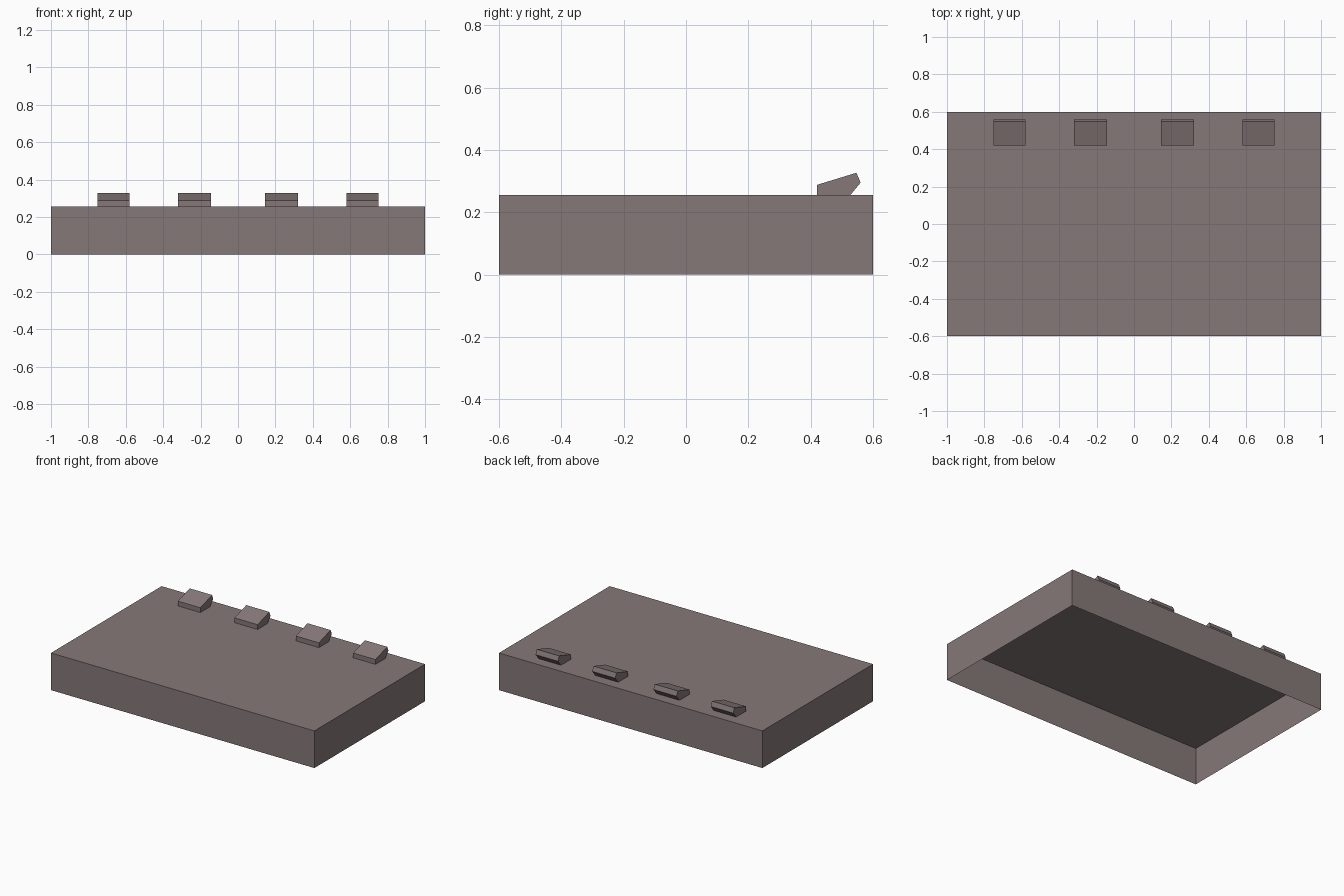
import bpy, bmesh

if "Cube" in bpy.data.objects:
    bpy.data.objects.remove(bpy.data.objects["Cube"])

TOP = 0.255  # height of the tray's upper face

mat = bpy.data.materials.new("warm_grey")
mat.diffuse_color = (0.24, 0.19, 0.19, 1)
mat.use_nodes = True
mat.node_tree.nodes["Principled BSDF"].inputs["Base Color"].default_value = mat.diffuse_color


def add_object(name, bm):
    bmesh.ops.recalc_face_normals(bm, faces=bm.faces[:])
    mesh = bpy.data.meshes.new(name)
    bm.to_mesh(mesh)
    bm.free()
    mesh.materials.append(mat)
    obj = bpy.data.objects.new(name, mesh)
    bpy.context.collection.objects.link(obj)
    return obj


# Thin-walled cover: a box with its underside left open
bm = bmesh.new()
bmesh.ops.create_cube(bm, size=1)
for v in bm.verts:
    v.co = (v.co.x * 2, v.co.y * 1.2, (v.co.z + 0.5) * TOP)
under = [f for f in bm.faces if f.calc_center_median().z < 0.001]
bmesh.ops.delete(bm, geom=under, context='FACES_ONLY')
cover = add_object("cover", bm)
# Keep the open shell facing outward
top = max(cover.data.polygons, key=lambda p: p.center.z)
if top.normal.z < 0:
    cover.data.flip_normals()

# Wedge-shaped catches along the back edge: (y, z) profile extruded in x
PROFILE = [(0.42, TOP), (0.42, 0.288), (0.547, 0.327), (0.56, 0.295), (0.527, TOP)]


def add_catch(name, x0, x1):
    bm = bmesh.new()
    face = bm.faces.new([bm.verts.new((x0, y, z)) for y, z in PROFILE])
    ext = bmesh.ops.extrude_face_region(bm, geom=[face], use_keep_orig=True)
    for v in ext["geom"]:
        if isinstance(v, bmesh.types.BMVert):
            v.co.x = x1
    bmesh.ops.recalc_face_normals(bm, faces=bm.faces[:])
    # The foot merges with the cover, so it needs no face of its own
    foot = [f for f in bm.faces if all(abs(v.co.z - TOP) < 1e-4 for v in f.verts)]
    bmesh.ops.delete(bm, geom=foot, context='FACES_ONLY')
    return add_object(name, bm)


for label, x0, x1 in (("inner", 0.145, 0.32), ("outer", 0.58, 0.75)):
    add_catch(label + "_catch_right", x0, x1)
    add_catch(label + "_catch_left", -x1, -x0)
